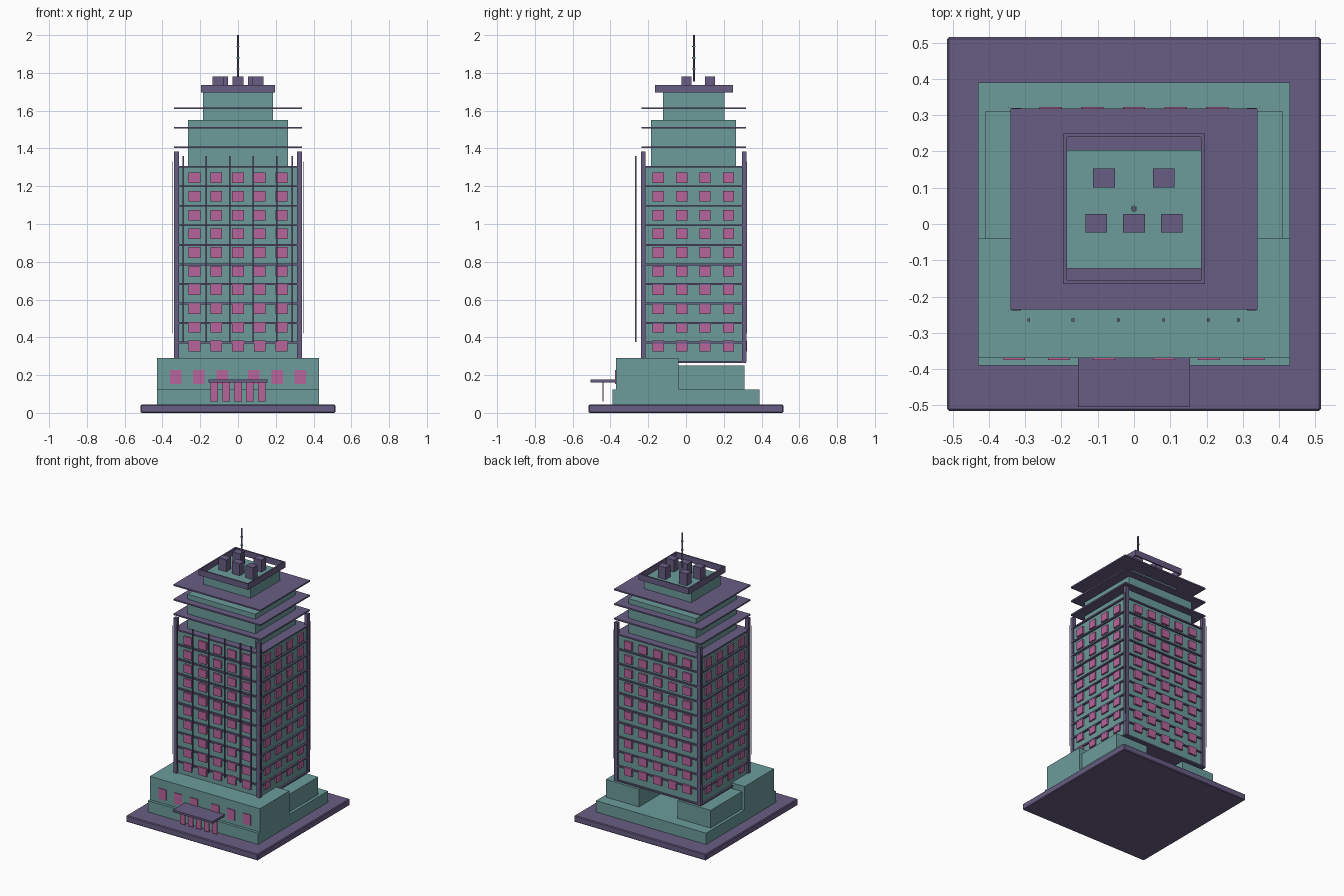
import bpy, bmesh
from mathutils import Matrix, Vector

if "Cube" in bpy.data.objects:
    bpy.data.objects.remove(bpy.data.objects["Cube"])


def material(name, rgb):
    m = bpy.data.materials.new(name)
    m.diffuse_color = (*rgb, 1)
    m.use_nodes = True
    m.node_tree.nodes["Principled BSDF"].inputs["Base Color"].default_value = m.diffuse_color
    return m


TEAL = material("teal_wall", (0.15, 0.33, 0.33))
PURPLE = material("purple_trim", (0.14, 0.11, 0.23))
PINK = material("pink_glass", (0.48, 0.13, 0.33))


def boxes(name, spans, mat, bevel=0):
    """One object from boxes given as (x0, x1, y0, y1, z0, z1)."""
    bm = bmesh.new()
    for x0, x1, y0, y1, z0, z1 in spans:
        centre = Vector(((x0 + x1) / 2, (y0 + y1) / 2, (z0 + z1) / 2))
        size = Matrix.Diagonal((x1 - x0, y1 - y0, z1 - z0, 1))
        bmesh.ops.create_cube(bm, size=1, matrix=Matrix.Translation(centre) @ size)
    me = bpy.data.meshes.new(name)
    bm.to_mesh(me)
    bm.free()
    me.materials.append(mat)
    ob = bpy.data.objects.new(name, me)
    bpy.context.collection.objects.link(ob)
    if bevel:
        mod = ob.modifiers.new("bevel", 'BEVEL')
        mod.width = bevel
    return ob


def around(x, y, z, w, d, h):
    return (x - w / 2, x + w / 2, y - d / 2, y + d / 2, z - h / 2, z + h / 2)


# Ground plate and podium
boxes("ground_plate", [(-.515, .515, -.515, .515, 0, .045)], PURPLE, .005)
boxes("podium_base", [(-.43, .43, -.39, .39, .045, .125)], TEAL)
boxes("podium_front_block", [(-.43, .43, -.37, -.04, .125, .29)], TEAL)
boxes("podium_rear_wings", [(-.41, -.15, -.04, .31, .125, .25),
                            (.15, .41, -.04, .31, .125, .25)], TEAL)
boxes("podium_windows", [around(s * x, -.37, .19, .06, .01, .075)
                         for x in (.083, .207, .33) for s in (-1, 1)], PINK)

# Entrance canopy with doors beneath
boxes("entrance_canopy", [(-.155, .155, -.505, -.37, .162, .177)], PURPLE)
boxes("entrance_doors", [around(.0625 * i, -.44, .112, .04, .006, .104)
                         for i in range(-2, 3)], PINK)

# Tower shaft and upper setbacks
X, Y0, Y1 = .34, -.235, .318
boxes("tower_shaft", [(-.328, .328, -.223, .308, .27, 1.3)], TEAL)
boxes("lower_setback", [(-.265, .265, -.185, .265, 1.3, 1.55)], TEAL)
boxes("upper_setback", [(-.185, .185, -.122, .204, 1.55, 1.697)], TEAL)

# Floor slabs, which continue above the shaft as thin plates
boxes("floor_slabs", [(-X, X, Y0, Y1, .265 + .1033 * i, .275 + .1033 * i)
                      for i in range(14)], PURPLE)

# Corner columns and fine corner wires
boxes("corner_columns", [around(sx * .325, y, .8275, .026, .024, 1.115)
                         for sx in (-1, 1) for y in (-.226, .308)], PURPLE)
boxes("corner_wires", [around(sx * .345, y, .875, .002, .002, .91)
                       for sx in (-1, 1) for y in (-.238, .321)], PURPLE)

# Window grids on all four facades
rows = [.354 + .099 * i for i in range(10)]
cols_x = [.115 * i for i in range(-2, 3)]
cols_y = [-.147 + .124 * i for i in range(4)]
for name, y in (("front_windows", -.223), ("back_windows", .309)):
    boxes(name, [around(x, y, z, .062, .026, .056) for x in cols_x for z in rows], PINK)
for name, x in (("left_windows", -.328), ("right_windows", .328)):
    boxes(name, [around(x, y, z, .022, .06, .056) for y in cols_y for z in rows], PINK)

# Slender fins standing in front of the facade
boxes("front_fins", [around(x, -.265, .867, .008, .008, .985)
                     for x in (-.29, -.168, -.043, .082, .205, .288)], PURPLE)

# Roof parapet frame
boxes("roof_parapet", [(-.195, .195, -.165, -.155, 1.695, 1.737),
                       (-.195, .195, .24, .25, 1.695, 1.737),
                       (-.195, -.185, -.155, .24, 1.695, 1.737),
                       (.185, .195, -.155, .24, 1.695, 1.737)], PURPLE)

# Rooftop equipment
boxes("roof_units", [around(x, y, 1.739, .06, .052, .084) for x, y in
                     ((-.083, .127), (.082, .127), (-.104, .002), (0, .002), (.104, .002))], PURPLE)


# Mast with collars
def rod(name, r, z0, z1, mat):
    bpy.ops.mesh.primitive_cylinder_add(vertices=12, radius=r, depth=z1 - z0,
                                        location=(0, .042, (z0 + z1) / 2))
    ob = bpy.context.object
    ob.name = name
    ob.data.materials.append(mat)
    bpy.ops.object.shade_smooth_by_angle()


rod("mast", .006, 1.755, 2.0, PURPLE)
for i, z in enumerate((1.82, 1.88, 1.94)):
    rod(f"mast_collar_{i + 1}", .009, z - .003, z + .003, TEAL)
